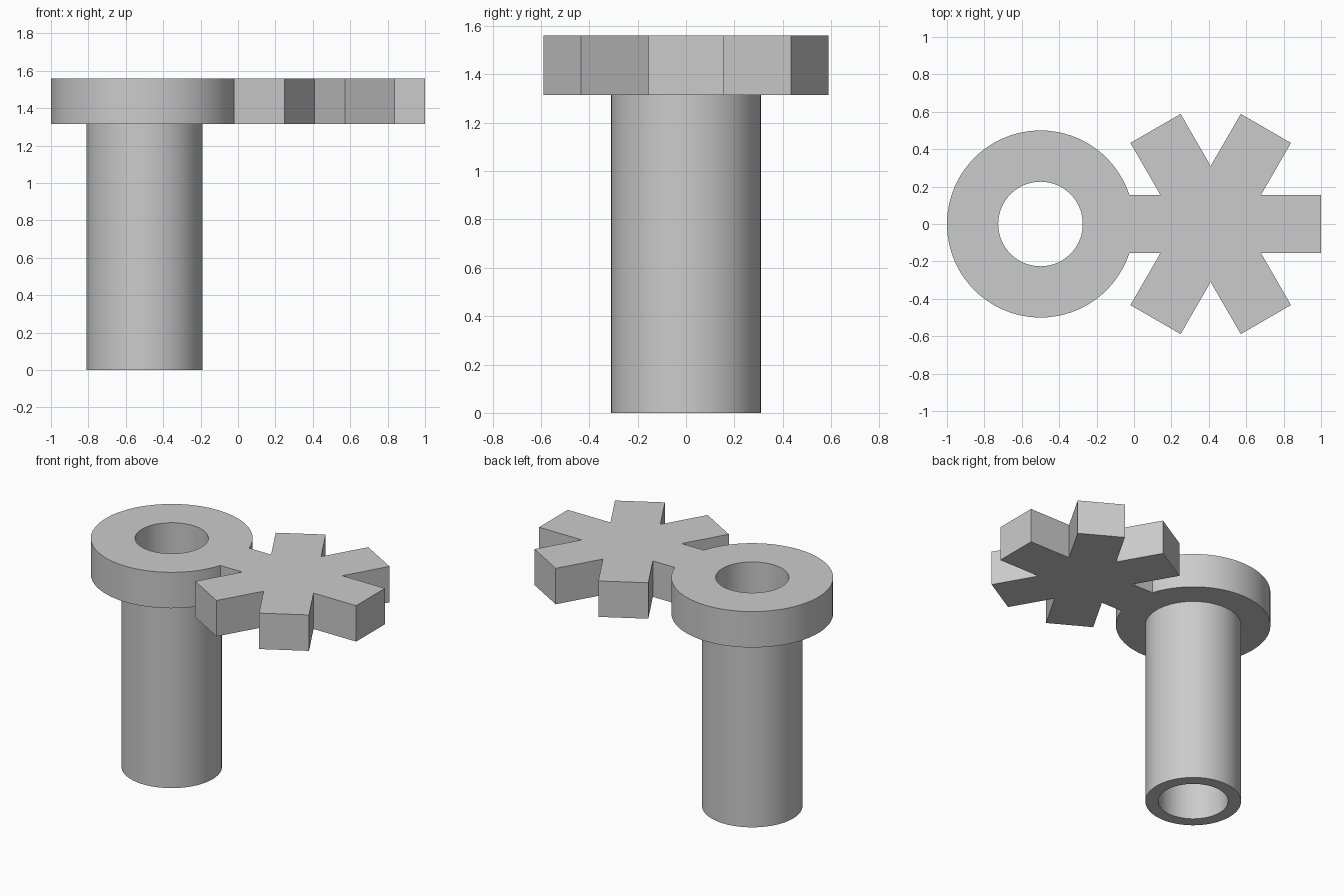
import bpy
import bmesh
from math import sin, cos, pi, asin, radians
from mathutils import Vector

if "Cube" in bpy.data.objects:
    bpy.data.objects.remove(bpy.data.objects["Cube"], do_unlink=True)

COLLAR = Vector((-0.5, 0))       # axis of tube and collar
STAR = Vector((0.41, 0))         # centre of the six-armed head
COLLAR_R, TUBE_R, BORE_R = 0.5, 0.31, 0.226
ARM_LENGTH, ARM_HALF = 0.59, 0.155
PLATE_Z, TOP_Z = 1.315, 1.56
SEGMENTS = 96

grey = bpy.data.materials.new("plain grey")
grey.use_nodes = True
colour = (0.6, 0.6, 0.6, 1)
grey.diffuse_color = colour
grey.node_tree.nodes["Principled BSDF"].inputs["Base Color"].default_value = colour


def polar(centre, radius, angle):
    return centre + radius * Vector((cos(angle), sin(angle)))


def arc(radius, start, end, count):
    return [polar(COLLAR, radius, start + (end - start) * i / count) for i in range(count + 1)]


def circle(radius):
    return arc(radius, 0, 2 * pi, SEGMENTS)[:-1]


def bored_prism(name, outline, hole, z0, z1):
    """Upright solid with the given outline and a through hole."""
    bm = bmesh.new()
    caps = {z0: [], z1: []}
    for loop in (outline, hole):
        low, high = ([bm.verts.new((p.x, p.y, z)) for p in loop] for z in (z0, z1))
        for i in range(len(loop)):
            bm.faces.new((low[i - 1], low[i], high[i], high[i - 1]))
            for z, ring in ((z0, low), (z1, high)):
                caps[z].append(bm.edges.get((ring[i - 1], ring[i])))
    for edges in caps.values():
        bmesh.ops.triangle_fill(bm, edges=edges, use_beauty=True)
    bmesh.ops.recalc_face_normals(bm, faces=bm.faces)
    mesh = bpy.data.meshes.new(name)
    bm.to_mesh(mesh)
    bm.free()
    mesh.materials.append(grey)
    obj = bpy.data.objects.new(name, mesh)
    bpy.context.collection.objects.link(obj)
    bpy.ops.object.select_all(action='DESELECT')
    obj.select_set(True)
    bpy.context.view_layer.objects.active = obj
    bpy.ops.object.shade_smooth_by_angle(angle=radians(30))
    return obj


# Hollow tube
bored_prism("tube", circle(TUBE_R), circle(BORE_R), 0, PLATE_Z)

# Collar and star in one plate; the arm facing the collar runs into its rim
join = asin(ARM_HALF / COLLAR_R)
outline = arc(COLLAR_R, join, 2 * pi - join, SEGMENTS - 10)
for k in range(6):
    inner = radians(210 + 60 * k)
    outline.append(polar(STAR, ARM_HALF / sin(pi / 6), inner))
    if k < 5:
        angle = inner + pi / 6
        tip = polar(STAR, ARM_LENGTH, angle)
        side = Vector((-sin(angle), cos(angle))) * ARM_HALF
        outline += [tip - side, tip + side]
bored_prism("collar_and_star_plate", outline, circle(BORE_R), PLATE_Z, TOP_Z)
